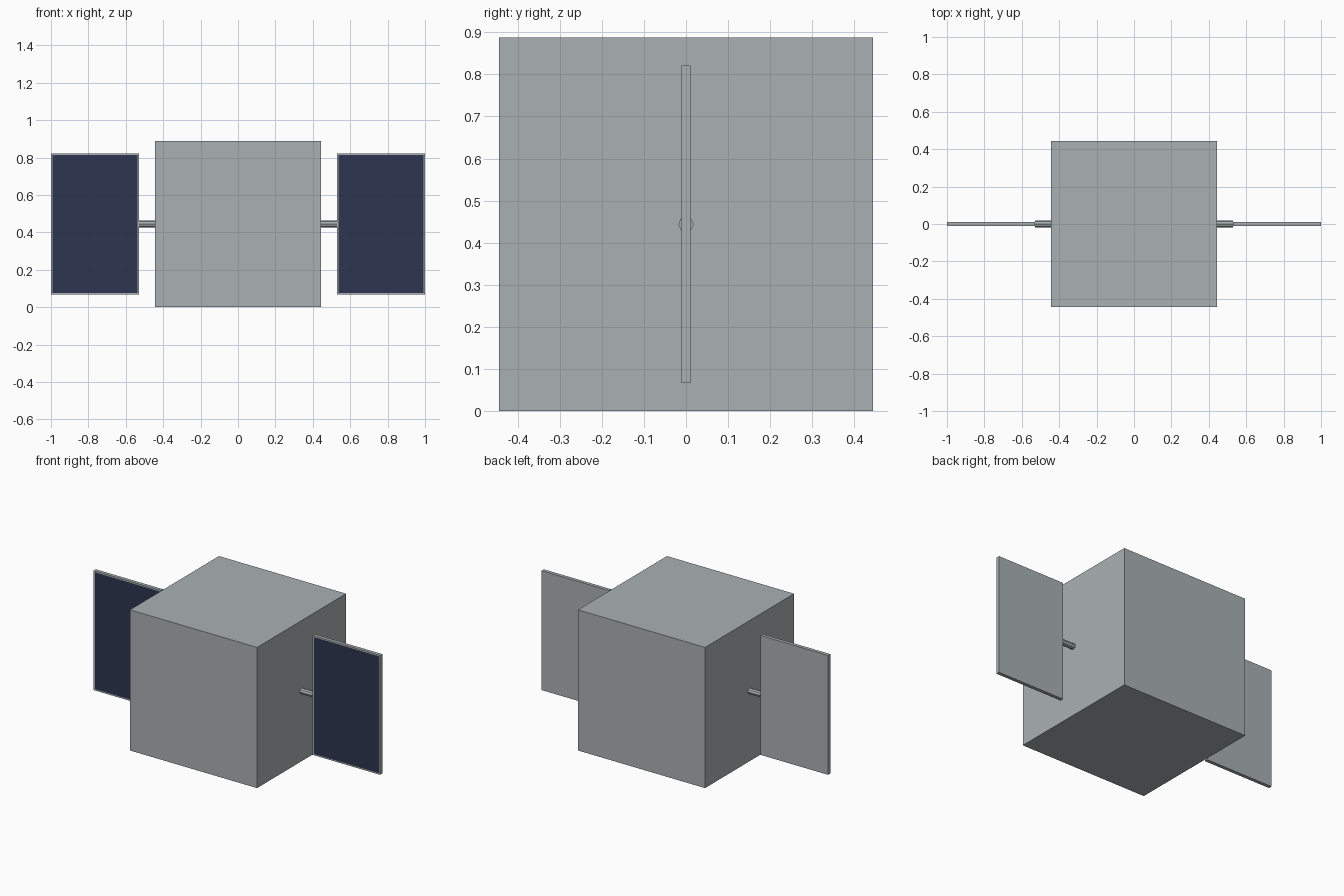
import bpy
import bmesh
from math import pi

cube = bpy.data.objects.get("Cube")
if cube:
    bpy.data.objects.remove(cube, do_unlink=True)


def make_material(name, rgb):
    mat = bpy.data.materials.new(name)
    mat.use_nodes = True
    mat.diffuse_color = (*rgb, 1)
    mat.node_tree.nodes["Principled BSDF"].inputs["Base Color"].default_value = (*rgb, 1)
    return mat


grey = make_material("light grey metal", (0.40, 0.44, 0.45))
navy = make_material("dark blue cells", (0.026, 0.035, 0.08))

SIZE = 0.888           # body cube
MID = SIZE / 2
PANEL_IN, PANEL_OUT = 0.529, 1.0
PANEL_HEIGHT, PANEL_DEPTH = 0.754, 0.022
FRAME = 0.012


def add_box(name, location, size):
    bpy.ops.mesh.primitive_cube_add(size=1, location=location)
    obj = bpy.context.object
    obj.name = name
    obj.scale = size
    bpy.ops.object.transform_apply(location=False, rotation=False, scale=True)
    obj.data.materials.append(grey)
    return obj


def inset_cells(obj):
    # Dark cell area framed by a thin border on the front face
    obj.data.materials.append(navy)
    bm = bmesh.new()
    bm.from_mesh(obj.data)
    front = min(bm.faces, key=lambda f: f.normal.y)
    bmesh.ops.inset_region(bm, faces=[front], thickness=FRAME)
    front.material_index = 1
    bm.to_mesh(obj.data)
    bm.free()


# Main body
add_box("body", (0, 0, MID), (SIZE, SIZE, SIZE))

# Solar panel and its connecting rod on each side
for side, sign in (("left", 1), ("right", -1)):
    panel = add_box(f"{side}_panel", (sign * (PANEL_IN + PANEL_OUT) / 2, 0, MID),
                    (PANEL_OUT - PANEL_IN, PANEL_DEPTH, PANEL_HEIGHT))
    inset_cells(panel)

    bpy.ops.mesh.primitive_cylinder_add(
        vertices=8, radius=0.018, depth=PANEL_IN - MID,
        location=(sign * (PANEL_IN + MID) / 2, 0, MID), rotation=(0, pi / 2, 0))
    rod = bpy.context.object
    rod.name = f"{side}_rod"
    rod.data.materials.append(grey)
